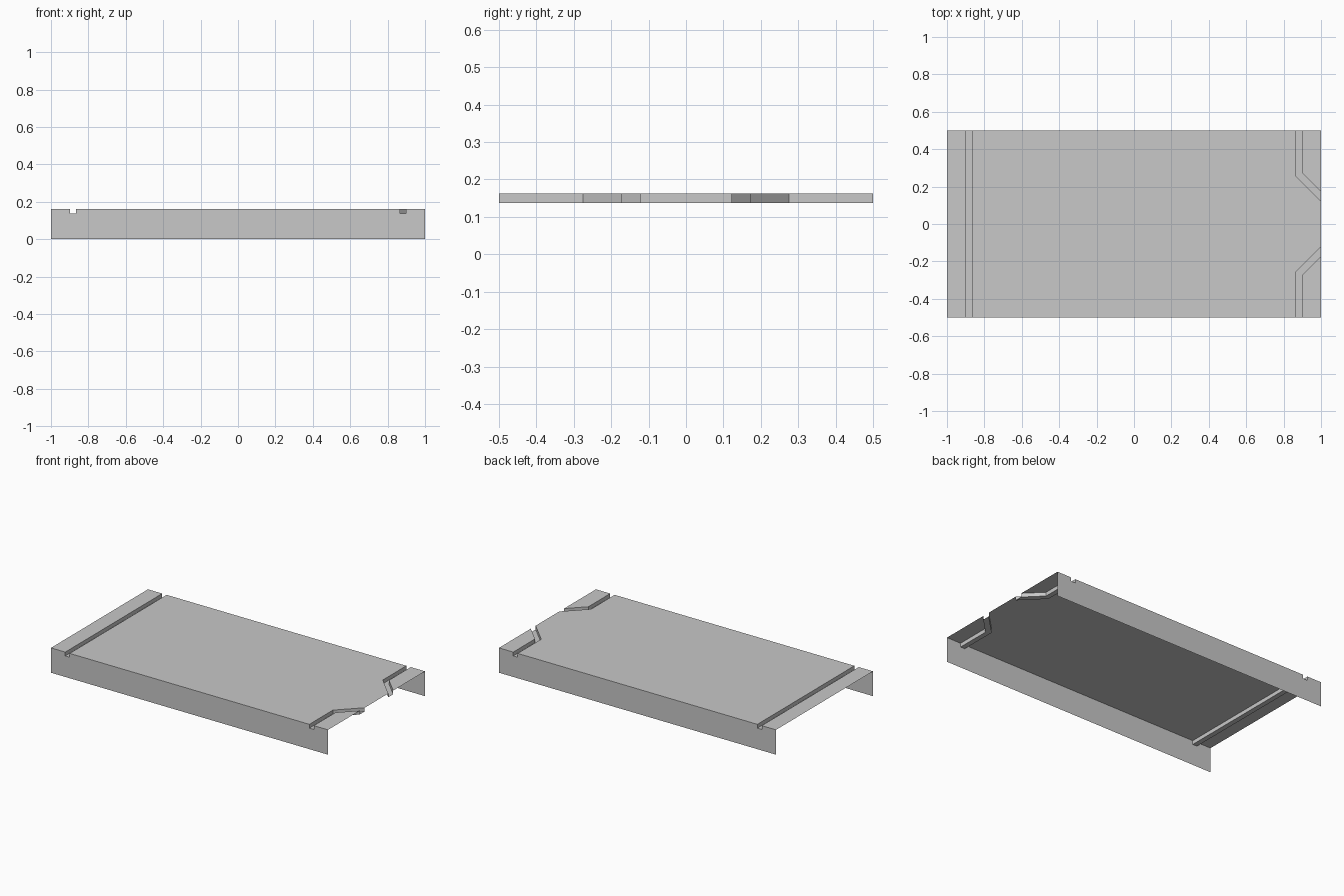
import bpy
import bmesh

cube = bpy.data.objects.get("Cube")
if cube:
    bpy.data.objects.remove(cube, do_unlink=True)

TOP, FLOOR = 0.162, 0.137      # deck height and channel floor height
X, Y = 1.0, 0.5                # half length and half width
G0, G1 = 0.865, 0.897          # channel edges, measured from the centre

grey = bpy.data.materials.new("light grey")
grey.use_nodes = True
colour = (0.58, 0.58, 0.58, 1)
grey.diffuse_color = colour
grey.node_tree.nodes["Principled BSDF"].inputs["Base Color"].default_value = colour


def sheet(name, polygons):
    """Make one object of thin flat faces, with shared edges welded."""
    bm = bmesh.new()
    for polygon in polygons:
        bm.faces.new([bm.verts.new(p) for p in polygon])
    bmesh.ops.remove_doubles(bm, verts=bm.verts, dist=0.0001)
    mesh = bpy.data.meshes.new(name)
    bm.to_mesh(mesh)
    bm.free()
    mesh.materials.append(grey)
    obj = bpy.data.objects.new(name, mesh)
    bpy.context.collection.objects.link(obj)


def flat(points, z=TOP):
    return [(x, y, z) for x, y in points]


def channel(right, left):
    """Floor and two walls of an open groove between two matching paths."""
    faces = []
    for i in range(len(right) - 1):
        a, b, c, d = right[i], right[i + 1], left[i + 1], left[i]
        faces.append(flat([a, b, c, d], FLOOR))
        for p, q in ((a, b), (c, d)):
            faces.append([(*q, FLOOR), (*p, FLOOR), (*p, TOP), (*q, TOP)])
    return faces


def mirror_y(polygons):
    return [[(x, -y, z) for x, y, z in reversed(p)] for p in polygons]


# Bent channel paths at the back corner of the notched end
inner = [(G0, Y), (G0, 0.257), (X, 0.122)]
outer = [(G1, Y), (G1, 0.275), (X, 0.172)]

# Deck panels
front_inner = [(x, -y) for x, y in inner]
sheet("main_deck", [flat([(-G0, -Y)] + front_inner + inner[::-1] + [(-G0, Y)])])
sheet("end_deck", [flat([(-X, -Y), (-G1, -Y), (-G1, Y), (-X, Y)])])
corner = [flat(outer + [(X, Y)])]
sheet("back_corner_deck", corner)
sheet("front_corner_deck", mirror_y(corner))

# Channels
sheet("straight_channel", channel([(-G0, -Y), (-G0, Y)], [(-G1, -Y), (-G1, Y)]))
bent = channel(outer, inner)
sheet("back_bent_channel", bent)
sheet("front_bent_channel", mirror_y(bent))

# Side skirts, notched where the channels run out
profile = [(-X, 0), (X, 0), (X, TOP), (G1, TOP), (G1, FLOOR), (G0, FLOOR), (G0, TOP)]
profile += [(-G0, TOP), (-G0, FLOOR), (-G1, FLOOR), (-G1, TOP), (-X, TOP)]
skirt = [[(x, -Y, z) for x, z in profile]]
sheet("front_skirt", skirt)
sheet("back_skirt", mirror_y(skirt))
